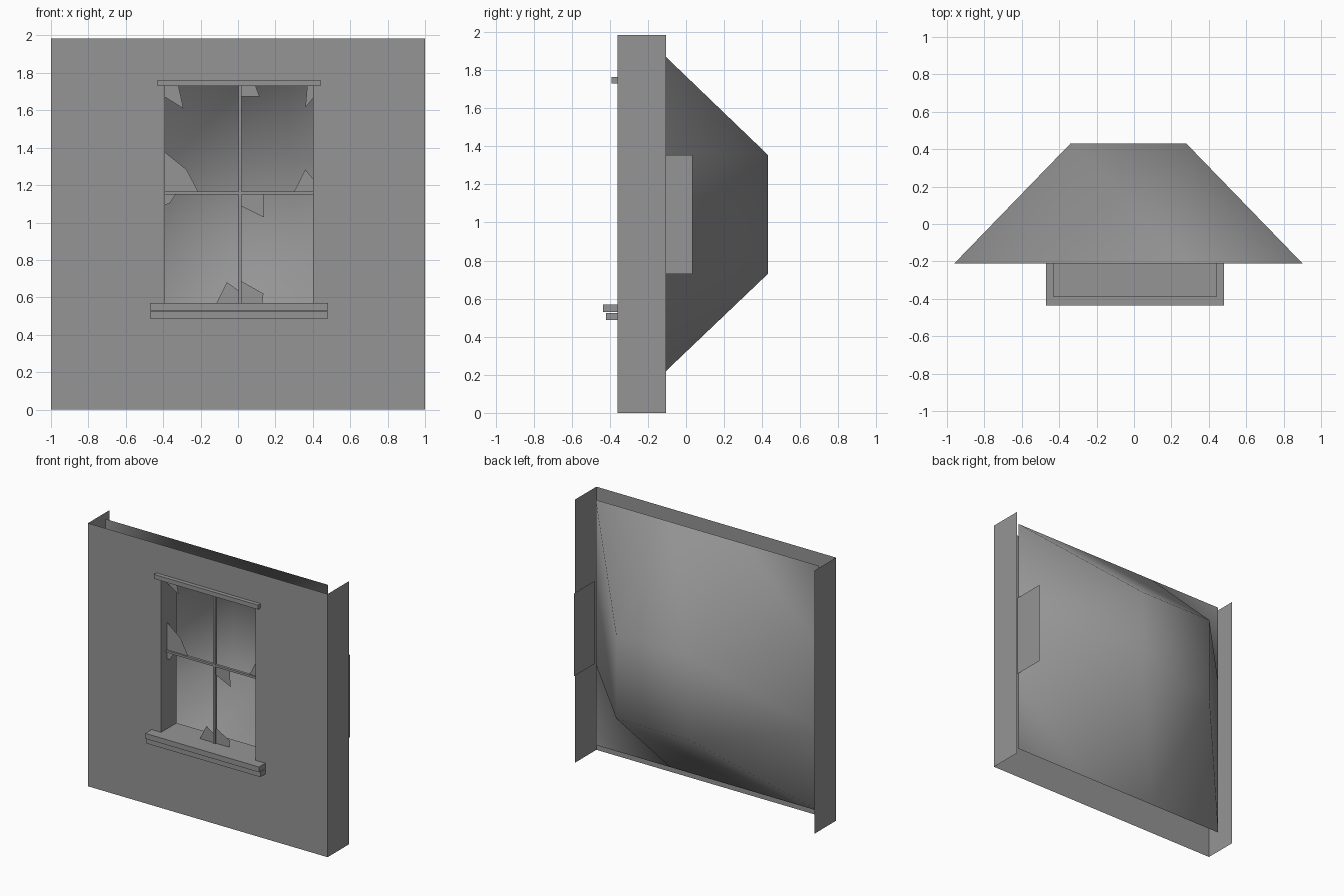
import bpy, bmesh

if "Cube" in bpy.data.objects:
    bpy.data.objects.remove(bpy.data.objects["Cube"])

grey = bpy.data.materials.new("plain grey")
grey.use_nodes = True
grey.diffuse_color = (0.30, 0.30, 0.30, 1)
grey.node_tree.nodes["Principled BSDF"].inputs["Base Color"].default_value = grey.diffuse_color

FRONT, INNER, PANE = -0.36, -0.175, -0.29   # wall face, reveal end, glass plane
LEFT, RIGHT, SILL, HEAD = -0.39, 0.40, 0.57, 1.73   # window opening
HEIGHT = 1.985


def finish(name, bm, smooth=False):
    mesh = bpy.data.meshes.new(name)
    for f in bm.faces:
        f.smooth = smooth
    bm.to_mesh(mesh)
    bm.free()
    mesh.materials.append(grey)
    obj = bpy.data.objects.new(name, mesh)
    bpy.context.collection.objects.link(obj)
    return obj


def sheet(name, points):
    bm = bmesh.new()
    bm.faces.new([bm.verts.new(p) for p in points])
    return finish(name, bm)


def side_sheet(name, x, y0, y1, z0, z1):
    return sheet(name, [(x, y0, z0), (x, y1, z0), (x, y1, z1), (x, y0, z1)])


def box(name, x0, x1, y0, y1, z0, z1):
    bm = bmesh.new()
    bmesh.ops.create_cube(bm, size=1)
    for v in bm.verts:
        v.co = (x1 if v.co.x > 0 else x0, y1 if v.co.y > 0 else y0, z1 if v.co.z > 0 else z0)
    return finish(name, bm)


# Front wall with the window opening left out
bm = bmesh.new()
grid = [[bm.verts.new((x, FRONT, z)) for z in (0, SILL, HEAD, HEIGHT)]
        for x in (-1, LEFT, RIGHT, 1)]
for i in range(3):
    for j in range(3):
        if (i, j) != (1, 1):
            bm.faces.new((grid[i][j], grid[i + 1][j], grid[i + 1][j + 1], grid[i][j + 1]))
bmesh.ops.dissolve_limit(bm, angle_limit=0.01, verts=bm.verts[:], edges=bm.edges[:])
finish("front_wall", bm)

# Wall returns and window reveals
side_sheet("right_wall_return", -1, FRONT, -0.105, 0, HEIGHT)
side_sheet("left_wall_return", 1, FRONT, -0.105, 0, HEIGHT)
side_sheet("right_reveal", LEFT, FRONT, INNER, SILL, HEAD)
side_sheet("left_reveal", RIGHT, FRONT, INNER, SILL, HEAD)

# Lintel, sill and glazing bars
box("lintel", -0.43, 0.44, -0.39, INNER, HEAD, 1.763)
box("upper_sill", -0.47, 0.48, -0.435, INNER, 0.53, SILL)
box("lower_sill", -0.47, 0.48, -0.42, INNER, 0.488, 0.525)
box("upright_bar", 0.003, 0.02, PANE - 0.01, PANE + 0.01, SILL, HEAD)
box("cross_bar", LEFT, RIGHT, PANE - 0.01, PANE + 0.01, 1.15, 1.166)

# Broken glass left in the corners of the panes
shards = [
    [(LEFT, HEAD), (-0.318, HEAD), (-0.292, 1.61), (LEFT, 1.67)],
    [(0.02, HEAD), (0.094, HEAD), (0.115, 1.674), (0.02, 1.674)],
    [(0.37, HEAD), (RIGHT, HEAD), (RIGHT, 1.663), (0.36, 1.615)],
    [(LEFT, 1.375), (-0.275, 1.283), (-0.21, 1.16), (LEFT, 1.16)],
    [(0.297, 1.16), (0.36, 1.283), (RIGHT, 1.235), (RIGHT, 1.16)],
    [(LEFT, 1.155), (-0.33, 1.155), (-0.366, 1.10), (LEFT, 1.096)],
    [(0.02, 1.155), (0.136, 1.155), (0.14, 1.027), (0.02, 1.086)],
    [(-0.115, SILL), (-0.06, 0.68), (0.005, 0.636), (0.005, SILL)],
    [(0.02, SILL), (0.02, 0.685), (0.136, 0.62), (0.13, SILL)],
]
for n, outline in enumerate(shards, 1):
    sheet(f"glass_shard_{n}", [(x, PANE, z) for x, z in outline])

# Tapered room shell behind the window, every cell split along the same diagonal
xs, zs = (-0.96, -0.34, 0.28, 0.90), (0.12, 0.73, 1.355, 1.97)
bm = bmesh.new()
grid = [[bm.verts.new((x, 0.43 if i in (1, 2) and j in (1, 2) else -0.21, z))
         for j, z in enumerate(zs)] for i, x in enumerate(xs)]
for i in range(3):
    for j in range(3):
        a, b, c, d = grid[i][j], grid[i + 1][j], grid[i + 1][j + 1], grid[i][j + 1]
        bm.faces.new((a, c, b))
        bm.faces.new((a, d, c))
finish("room_shell", bm, smooth=True)

# Small flap at the side of the shell
side_sheet("shell_flap", xs[3] + 0.01, -0.21, 0.035, zs[1], zs[2])
